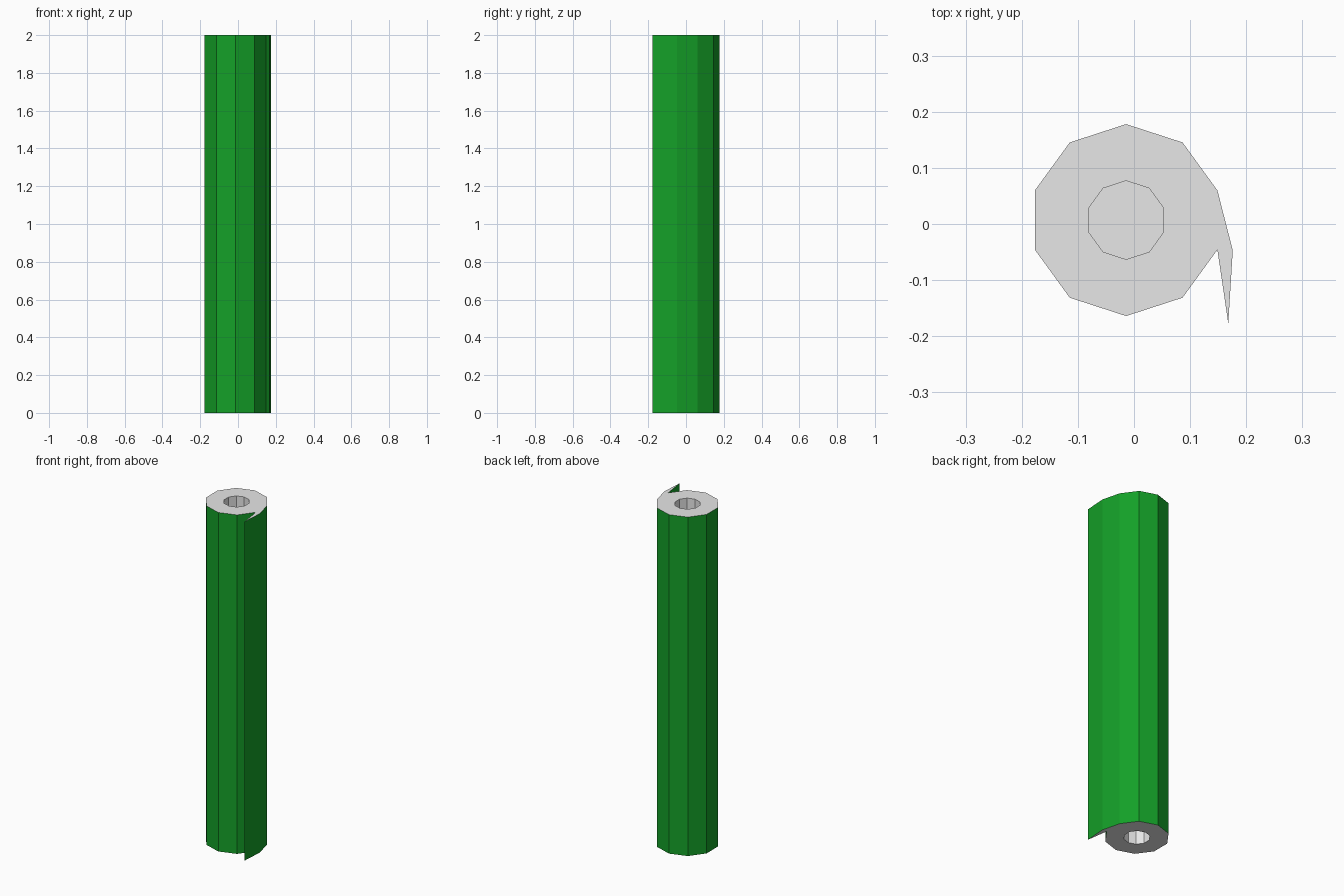
import bpy, bmesh, math

if "Cube" in bpy.data.objects:
    bpy.data.objects.remove(bpy.data.objects["Cube"])

H = 2.0
CX, CY = -0.014, 0.007
R_OUT, R_CORE, CORE_DEPTH = 0.171, 0.070, 0.15
SIDES = 10


def material(name, rgb):
    m = bpy.data.materials.new(name)
    m.diffuse_color = (*rgb, 1)
    m.use_nodes = True
    m.node_tree.nodes["Principled BSDF"].inputs["Base Color"].default_value = m.diffuse_color
    return m


def ring(radius):
    # decagon, clockwise from the top corner
    return [(CX + radius * math.sin(2 * math.pi * i / SIDES),
             CY + radius * math.cos(2 * math.pi * i / SIDES)) for i in range(SIDES)]


green = material("green paper", (0.007, 0.35, 0.021))
grey = material("pale grey core", (0.8, 0.8, 0.8))

bm = bmesh.new()


def loop(points, z):
    return [bm.verts.new((x, y, z)) for x, y in points]


def walls(a, b, mat):
    n = len(a)
    for i in range(n):
        j = (i + 1) % n
        bm.faces.new((a[i], a[j], b[j], b[i])).material_index = mat


# outer paper profile: decagon with a loose flap continuing past the right side
dec = ring(R_OUT)
flap = [(0.176, -0.047), (0.168, -0.177)]
outline = dec[:3] + flap + dec[3:]
low, high = loop(outline, 0), loop(outline, H)
walls(low, high, 0)

# rolled ends: ring of quads, flap sliver, and recessed core
for outer, z, sign in ((low, 0, 1), (high, H, -1)):
    rim = loop(ring(R_CORE), z)
    floor = loop(ring(R_CORE), z + sign * CORE_DEPTH)
    body = outer[:3] + outer[5:]
    walls(body, rim, 1)
    bm.faces.new((outer[2], outer[3], outer[5])).material_index = 1
    bm.faces.new((outer[3], outer[4], outer[5])).material_index = 1
    walls(rim, floor, 1)
    bm.faces.new(floor).material_index = 1

bmesh.ops.recalc_face_normals(bm, faces=bm.faces)
mesh = bpy.data.meshes.new("paper_roll")
bm.to_mesh(mesh)
bm.free()
mesh.materials.append(green)
mesh.materials.append(grey)
roll = bpy.data.objects.new("paper_roll", mesh)
bpy.context.collection.objects.link(roll)
